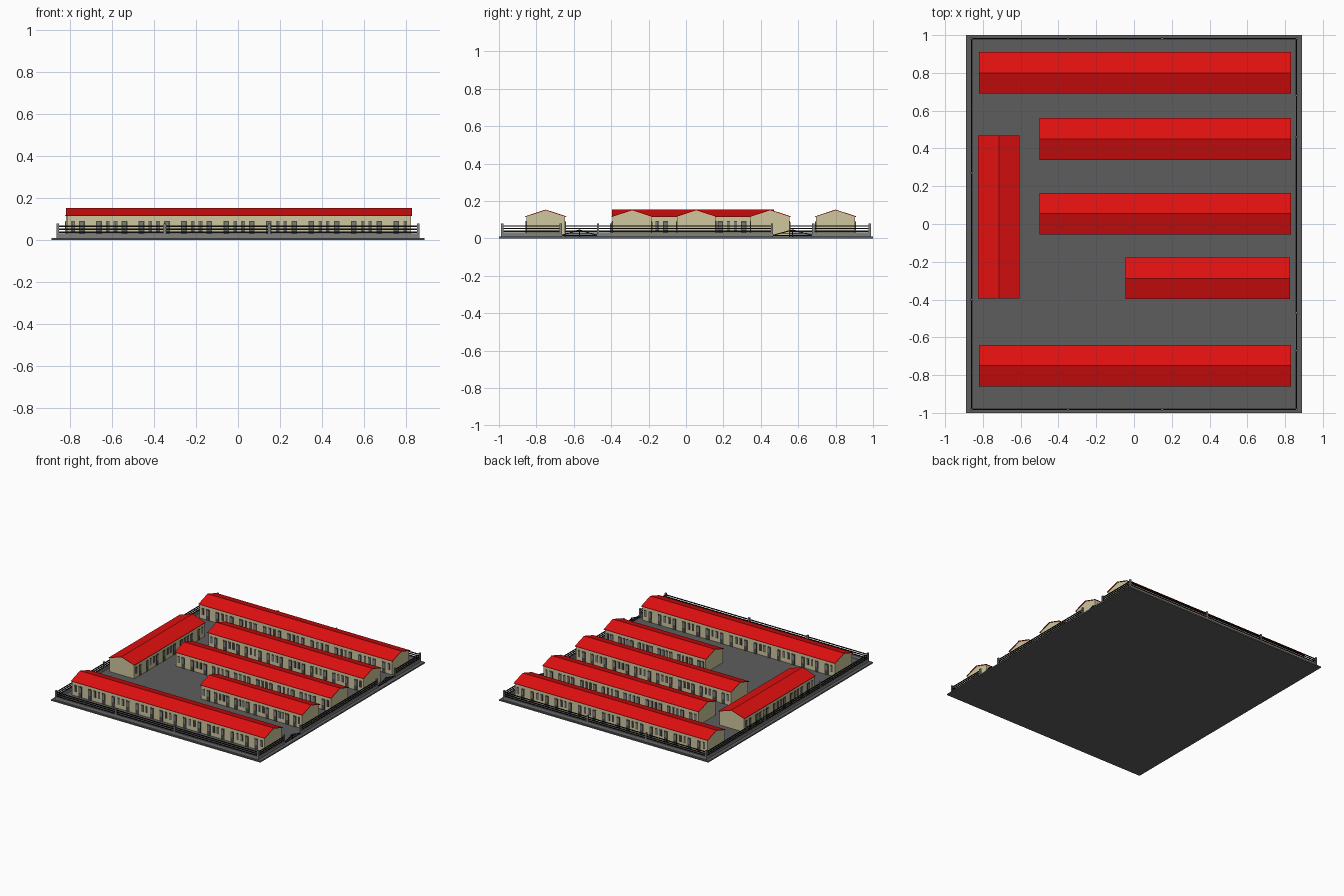
import bpy
import bmesh
from mathutils import Matrix, Vector

old = bpy.data.objects.get("Cube")
if old:
    bpy.data.objects.remove(old, do_unlink=True)


def material(name, color):
    m = bpy.data.materials.new(name)
    m.use_nodes = True
    rgba = (*color, 1)
    m.diffuse_color = rgba
    m.node_tree.nodes["Principled BSDF"].inputs["Base Color"].default_value = rgba
    return m


asphalt = material("asphalt grey", (0.11, 0.11, 0.11))
cream = material("cream wall", (0.62, 0.57, 0.34))
red = material("roof red", (0.75, 0.005, 0.005))
concrete = material("concrete grey", (0.22, 0.22, 0.22))
black = material("black metal", (0.008, 0.008, 0.008))
frame = material("dark frame", (0.07, 0.07, 0.065))
pane = material("grey pane", (0.2, 0.21, 0.2))


def box(bm, lo, hi, mat=0):
    """Add an axis-aligned box between two corners."""
    lo, hi = Vector(lo), Vector(hi)
    m = Matrix.Translation((lo + hi) / 2) @ Matrix.Diagonal((*(hi - lo), 1))
    made = bmesh.ops.create_cube(bm, size=1, matrix=m)
    for f in {f for v in made["verts"] for f in v.link_faces}:
        f.material_index = mat


def prism(bm, profile, half, mat=0):
    """Extrude a (y, z) profile along x."""
    rings = [[bm.verts.new((x, y, z)) for y, z in profile] for x in (-half, half)]
    n = len(profile)
    faces = [bm.faces.new(rings[0]), bm.faces.new(rings[1][::-1])]
    for i in range(n):
        j = (i + 1) % n
        faces.append(bm.faces.new((rings[0][i], rings[1][i], rings[1][j], rings[0][j])))
    for f in faces:
        f.material_index = mat


def finish(bm, name, mats, location=(0, 0, 0), turn=0):
    bmesh.ops.recalc_face_normals(bm, faces=bm.faces)
    me = bpy.data.meshes.new(name)
    bm.to_mesh(me)
    bm.free()
    for m in mats:
        me.materials.append(m)
    ob = bpy.data.objects.new(name, me)
    ob.location = location
    ob.rotation_euler.z = turn
    bpy.context.collection.objects.link(ob)
    return ob


BASE, EAVE, RIDGE = 0.01, 0.118, 0.154
HALF_WALL, HALF_ROOF = 0.104, 0.11


def building(name, x, y, length, bays, turn=0):
    half = length / 2
    # Gabled walls
    bm = bmesh.new()
    w = HALF_WALL
    prism(bm, [(-w, BASE), (w, BASE), (w, EAVE), (0, RIDGE - 0.004), (-w, EAVE)], half - 0.006)
    # Doors and barred windows along both long sides
    pitch = (length - 0.03) / bays
    for side in (-1, 1):
        for i in range(bays):
            mid = (i + 0.5 - bays / 2) * pitch
            for s in (-1, 1):
                cx = mid + s * pitch * 0.2
                face, out, front = side * w, side * (w + 0.003), side * (w + 0.005)
                box(bm, (cx - 0.014, face, BASE), (cx + 0.014, out, 0.092), 1)
                box(bm, (cx - 0.009, out, 0.045), (cx + 0.009, front, 0.086), 2)
                cx = mid + s * pitch * 0.41
                box(bm, (cx - 0.009, face, 0.042), (cx + 0.009, out, 0.092), 1)
                for k in (-1, 1):
                    px = cx + k * 0.004
                    box(bm, (px - 0.003, out, 0.046), (px + 0.003, front, 0.088), 2)
    finish(bm, name + "_walls", [cream, frame, pane], (x, y, 0), turn)
    # Thin two-slope roof
    bm = bmesh.new()
    r, t = HALF_ROOF, 0.004
    prism(bm, [(-r, EAVE - t), (-r, EAVE), (0, RIDGE), (r, EAVE),
               (r, EAVE - t), (0, RIDGE - t)], half)
    finish(bm, name + "_roof", [red], (x, y, 0), turn)


# Ground slab
bm = bmesh.new()
box(bm, (-0.89, -1, 0), (0.89, 1, BASE))
finish(bm, "ground_slab", [asphalt])

# Long blocks, then the cross block on the right-hand edge
building("back_block", 0.005, 0.80, 1.65, 8)
building("upper_middle_block", 0.165, 0.45, 1.33, 7)
building("lower_middle_block", 0.165, 0.055, 1.33, 7)
building("short_block", 0.39, -0.288, 0.87, 5)
building("front_block", 0.005, -0.75, 1.65, 8)
building("cross_block", -0.715, 0.037, 0.865, 4, 1.5707963)

# Perimeter fence: low concrete wall, three rails and square posts
FX, FY = 0.86, 0.982
gates = [(-0.67, -0.47), (0.46, 0.68)]
runs = [((-FX, s * FY), (FX, s * FY)) for s in (-1, 1)]
runs.append(((-FX, -FY), (-FX, FY)))
edges = [-FY] + [e for g in gates for e in g] + [FY]
runs += [((FX, a), (FX, b)) for a, b in zip(edges[::2], edges[1::2])]

wall, rails, posts = bmesh.new(), bmesh.new(), bmesh.new()


def strip(bm, run, half, z0, z1):
    (x0, y0), (x1, y1) = run
    box(bm, (x0 - half, y0 - half, z0), (x1 + half, y1 + half, z1))


for run in runs:
    strip(wall, run, 0.004, BASE, 0.032)
    for z in (0.038, 0.052, 0.066):
        strip(rails, run, 0.003, z - 0.003, z + 0.003)

spots = [(x, s * FY) for s in (-1, 1) for x in (-FX, -0.35, 0.15, FX)]
spots += [(-FX, y) for y in (-0.4, 0.27)]
spots += [(FX, y) for g in gates for y in g]
for x, y in spots:
    strip(posts, ((x, y), (x, y)), 0.006, BASE, 0.08)

finish(wall, "fence_base_wall", [concrete])
finish(rails, "fence_rails", [black])
finish(posts, "fence_posts", [concrete])

# Double gates with leaves that rise to the centre
for label, (a, b) in zip(("front", "rear"), gates):
    bm = bmesh.new()
    mid = (a + b) / 2
    strip(bm, ((FX, a), (FX, b)), 0.002, 0.013, 0.017)
    strip(bm, ((FX, a + 0.05), (FX, b - 0.05)), 0.002, 0.026, 0.03)
    strip(bm, ((FX, mid), (FX, mid)), 0.003, BASE, 0.048)
    for end in (a, b):
        prism_pts = [(end, 0.013), (end, 0.018), (mid, 0.048), (mid, 0.042)]
        prism(bm, prism_pts, 0.002)
        bmesh.ops.translate(bm, verts=bm.verts[-8:], vec=(FX, 0, 0))
    finish(bm, label + "_gate", [black])
